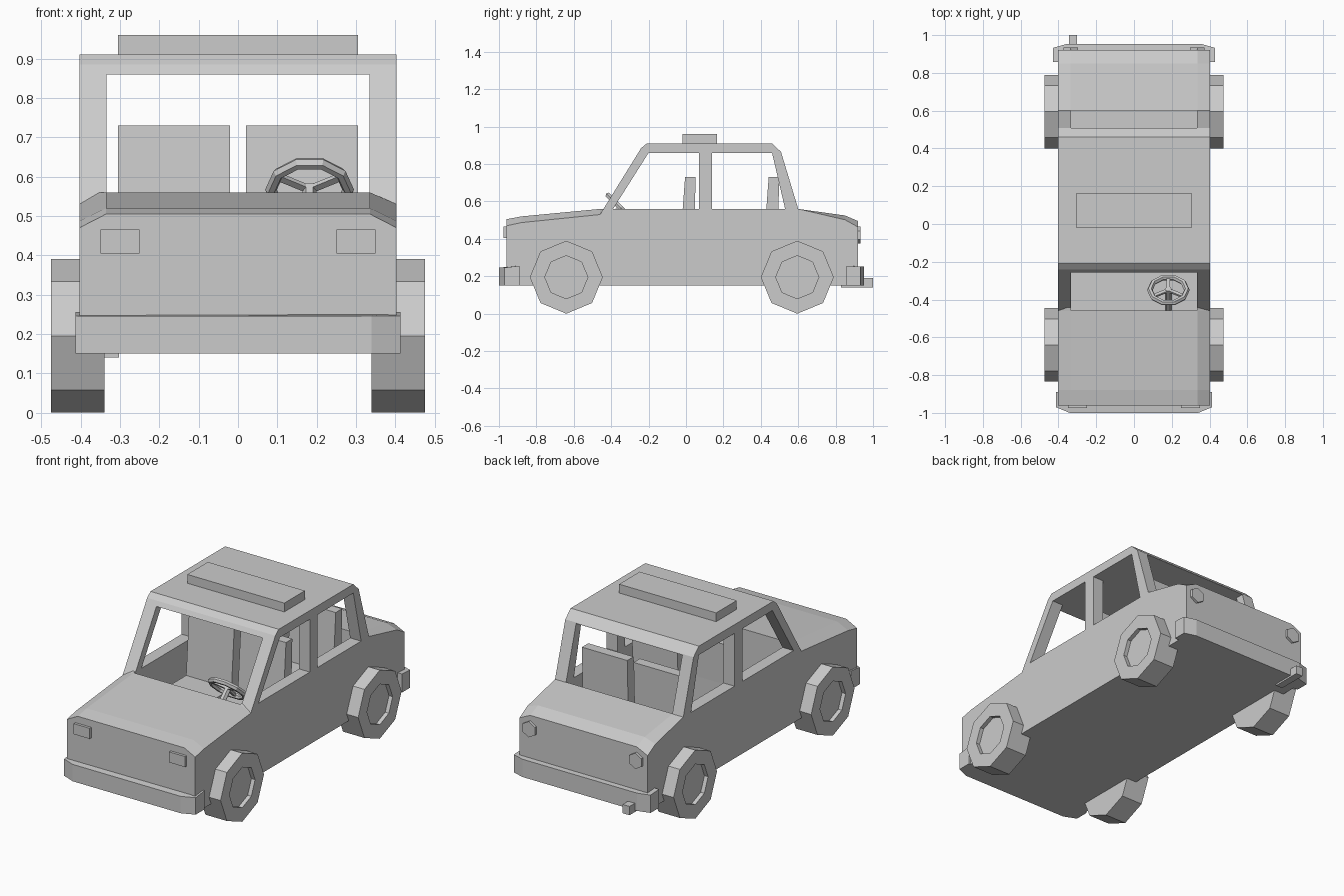
import bpy, bmesh
from math import sin, cos, pi, radians
from mathutils import Vector, Matrix

if "Cube" in bpy.data.objects:
    bpy.data.objects.remove(bpy.data.objects["Cube"])


def loft(name, rings):
    """Closed solid skinned through rings with equal point counts."""
    bm = bmesh.new()
    vs = [[bm.verts.new(p) for p in r] for r in rings]
    n = len(vs[0])
    for a, b in zip(vs, vs[1:]):
        for i in range(n):
            j = (i + 1) % n
            bm.faces.new((a[i], a[j], b[j], b[i]))
    bm.faces.new(vs[0])
    bm.faces.new(vs[-1])
    bmesh.ops.recalc_face_normals(bm, faces=bm.faces)
    me = bpy.data.meshes.new(name)
    bm.to_mesh(me)
    bm.free()
    ob = bpy.data.objects.new(name, me)
    bpy.context.collection.objects.link(ob)
    return ob


def prism_x(name, pts, x0, x1):
    return loft(name, [[(x, y, z) for y, z in pts] for x in (x0, x1)])


def box(name, x0, x1, y0, y1, z0, z1):
    return prism_x(name, [(y0, z0), (y1, z0), (y1, z1), (y0, z1)], x0, x1)


def cut(ob, cutters):
    for c in cutters:
        m = ob.modifiers.new("cut", 'BOOLEAN')
        m.operation, m.solver, m.object = 'DIFFERENCE', 'EXACT', c
        c.hide_render = True
    bpy.context.view_layer.update()
    me = bpy.data.meshes.new_from_object(
        ob.evaluated_get(bpy.context.evaluated_depsgraph_get()))
    ob.modifiers.clear()
    ob.data = me
    for c in cutters:
        bpy.data.objects.remove(c)


W, IN = 0.403, 0.335   # outer and inner half widths

# lower body: (y, centre height, side height) with chamfered top edges
stations = [(-0.96, .505, .47), (-0.88, .52, .487), (-0.46, .56, .53), (-0.385, .56, .56),
            (0.6, .56, .56), (0.85, .525, .502), (0.92, .495, .463)]
body = loft("body", [[(-W, y, .15), (W, y, .15), (W, y, zs), (IN, y, zc), (-IN, y, zc), (-W, y, zs)]
                     for y, zc, zs in stations])
cut(body, [box("cavity", -.334, .334, -.457, .597, .2, .8)])

# cabin: solid profile, hollowed front to back, then side windows cut through
cabin = prism_x("cabin", [(-.46, .53), (-.24, .885), (-.21, .91), (.46, .91),
                          (.508, .865), (.6, .56), (.6, .53)], -W, W)
cut(cabin, [box("hollow", -.334, .334, -1, 1, .4, .86),
            prism_x("front_window", [(-.428, .5), (-.2, .86), (.07, .86), (.07, .5)], -1, 1),
            prism_x("rear_window", [(.14, .5), (.14, .86), (.46, .86), (.544, .5)], -1, 1)])

# roof sign
box("roof_sign", -.305, .305, -.02, .165, .905, .96)

# bumpers with angled corners
def bumper(name, half, inner, y_back, y_corner, y_end, drop):
    plan = [(-half, y_back), (half, y_back), (half, y_corner), (inner, y_end),
            (-inner, y_end), (-half, y_corner)]
    top = [.256 if y == y_back else .256 - drop for _, y in plan]
    loft(name, [[(x, y, .15) for x, y in plan],
                [(x, y, z) for (x, y), z in zip(plan, top)]])

bumper("front_bumper", .413, .34, -.89, -.97, -1.0, .01)
bumper("rear_bumper", .43, .36, .857, .932, .952, .005)

# exhaust pipe
box("exhaust", -.345, -.302, .83, 1.0, .14, .19)

# wheels: eight-sided with a recessed hub
def ring(x, cy, cz, r, n):
    return [(x, cy + r * sin(2 * pi * i / n), cz + r * cos(2 * pi * i / n)) for i in range(n)]

for side, s in (("left", -1), ("right", 1)):
    for end, cy in (("front", -.64), ("rear", .595)):
        loft(f"{end}_{side}_wheel", [ring(s * x, cy, .195, r, 8) for x, r in
             ((.34, .195), (.475, .195), (.475, .115), (.452, .115))])

    # headlights and six-sided tail lights
    a, b = sorted((s * .25, s * .35))
    box(f"{side}_headlight", a, b, -.975, -.95, .405, .465)
    loft(f"{side}_tail_light",
         [[(s * .335 + .045 * sin(pi * i / 3), y, .42 + .045 * cos(pi * i / 3)) for i in range(6)]
          for y in (.9, .934)])

    # seats: slanted back and cushion
    a, b = sorted((s * .02, s * .305))
    for row, y in (("front", 0), ("rear", .447)):
        prism_x(f"{row}_{side}_seat", [(y - .22, .3), (y + .045, .3), (y + .045, .5), (y + .052, .73),
                                       (y - .005, .73), (y - .03, .39), (y - .22, .39)], a, b)

# steering wheel: ten-sided rim, three spokes and a column
place = Matrix.Translation((.182, -.35, .567)) @ Matrix.Rotation(radians(135), 4, 'X')
bpy.ops.mesh.primitive_torus_add(major_segments=10, minor_segments=6,
                                 major_radius=.098, minor_radius=.015)
rim = bpy.context.object
rim.name = "steering_wheel"
rim.matrix_world = place
for p in rim.data.polygons:
    p.use_smooth = False
for k, ang in enumerate((30, 150, 270)):
    spoke = box(f"steering_spoke_{k + 1}", 0, .095, -.009, .009, -.006, .006)
    spoke.matrix_world = place @ Matrix.Rotation(radians(ang), 4, 'Z')
column = loft("steering_column",
              [[(.018 * cos(pi * i / 3), .018 * sin(pi * i / 3), z) for i in range(6)]
               for z in (-.008, .15)])
column.matrix_world = place
